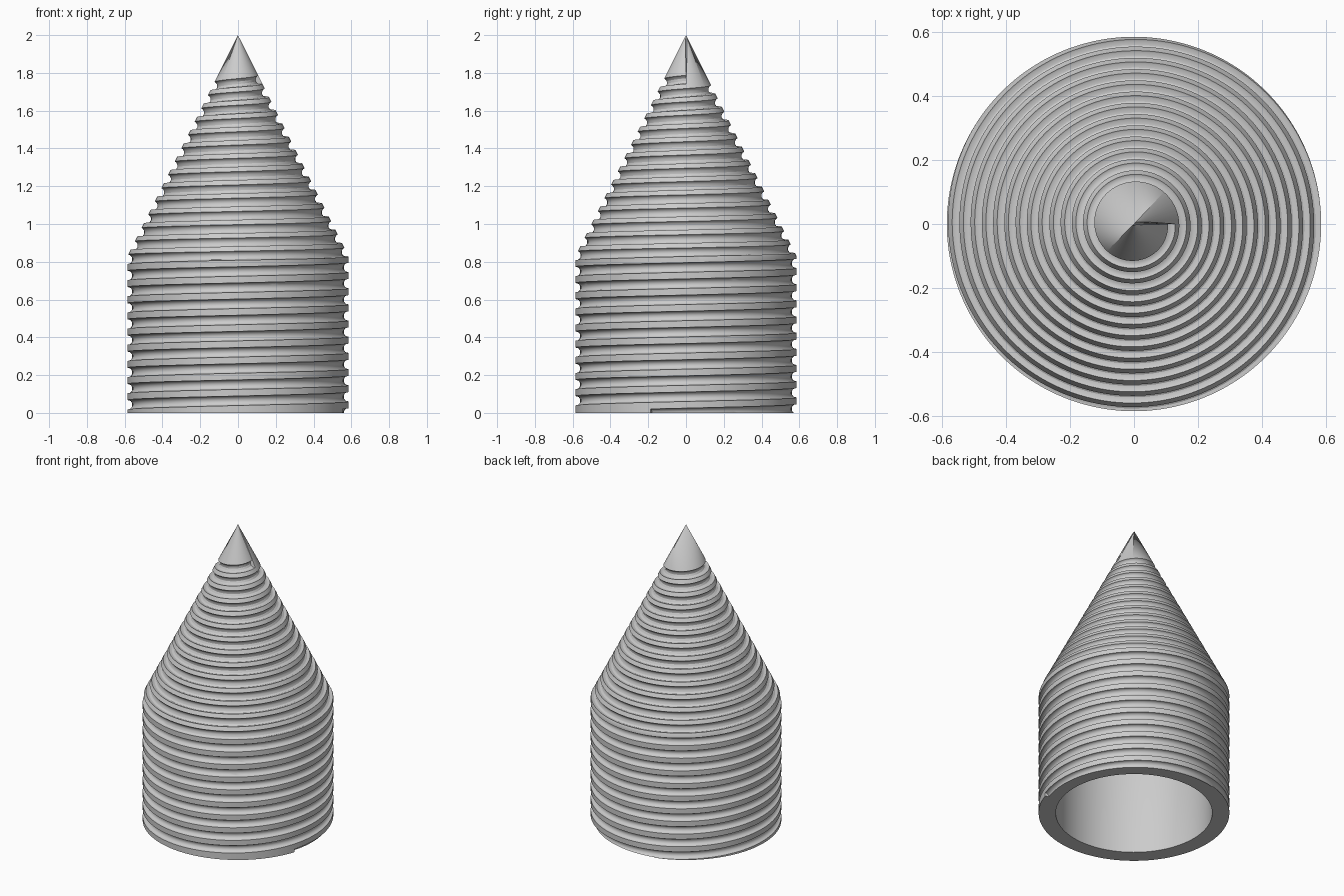
import bpy, bmesh
from math import sin, cos, pi, tau

if "Cube" in bpy.data.objects:
    bpy.data.objects.remove(bpy.data.objects["Cube"])

R, SHOULDER, APEX = 0.585, 0.83, 2.0     # outer shell
INNER_R, INNER_APEX = 0.48, 1.77         # hollow core
GROOVE = 0.026                           # groove radius
TURNS, CYL_TURNS, Z_END = 23, 9.7, 1.765
STEPS = 96


def make_object(name, bm):
    bmesh.ops.recalc_face_normals(bm, faces=bm.faces)
    mesh = bpy.data.meshes.new(name)
    bm.to_mesh(mesh)
    bm.free()
    obj = bpy.data.objects.new(name, mesh)
    bpy.context.collection.objects.link(obj)
    return obj


def bridge(bm, a, b):
    n = len(a)
    for i in range(n):
        bm.faces.new((a[i], a[(i + 1) % n], b[(i + 1) % n], b[i]))


def fan(bm, ring, tip):
    for i in range(len(ring)):
        bm.faces.new((ring[i], ring[(i + 1) % len(ring)], tip))


# Hollow pointed shell: outer and inner walls joined by the bottom rim
def make_shell(sides=192):
    bm = bmesh.new()
    profile = [(R, SHOULDER), (R, 0), (INNER_R, 0), (INNER_R, 0.81)]
    rings = [[bm.verts.new((r * cos(tau * i / sides), r * sin(tau * i / sides), z))
              for i in range(sides)] for r, z in profile]
    for a, b in zip(rings, rings[1:]):
        bridge(bm, a, b)
    fan(bm, rings[0], bm.verts.new((0, 0, APEX)))
    fan(bm, rings[-1], bm.verts.new((0, 0, INNER_APEX)))
    return make_object("pointed_shell", bm)


# Centre line of the spiral: constant pitch on the cylinder, tighter on the cone
def spiral_point(u):
    if u < CYL_TURNS:
        return R, SHOULDER * u / CYL_TURNS
    z = SHOULDER + (Z_END - SHOULDER) * (u - CYL_TURNS) / (TURNS - CYL_TURNS)
    return R * (APEX - z) / (APEX - SHOULDER), z


# Round-section spiral cutter, ending in a thin slit up to the tip
def make_cutter(sides=12):
    bm = bmesh.new()

    def ring(r, z, angle, size):
        out = []
        for i in range(sides):
            t = tau * (i + 0.5) / sides
            rr = r + size * cos(t)
            out.append(bm.verts.new((rr * cos(angle), rr * sin(angle), z + size * sin(t))))
        return out

    rings = []
    for j in range(-5, TURNS * STEPS + 1):
        u = j / STEPS
        r, z = spiral_point(u)
        rings.append(ring(r, z, tau * u, GROOVE))
    rings.append(ring(0.004, APEX - 0.006, pi / 4, 0.012))
    for a, b in zip(rings, rings[1:]):
        bridge(bm, a, b)
    bm.faces.new(rings[0])
    bm.faces.new(rings[-1])
    return make_object("spiral_cutter", bm)


shell = make_shell()
cutter = make_cutter()
cutter.hide_render = True
bpy.context.view_layer.objects.active = shell
shell.select_set(True)

# Cut the spiral groove
before = len(shell.data.vertices)
plain = shell.data.copy()
for solver in ("MANIFOLD", "EXACT"):
    mod = shell.modifiers.new("spiral_groove", "BOOLEAN")
    mod.operation = "DIFFERENCE"
    mod.solver = solver
    mod.object = cutter
    bpy.ops.object.modifier_apply(modifier=mod.name)
    if len(shell.data.vertices) > before * 3:
        break
    shell.data = plain.copy()

bpy.data.objects.remove(cutter, do_unlink=True)
bpy.ops.object.shade_smooth_by_angle(angle=pi / 6)
